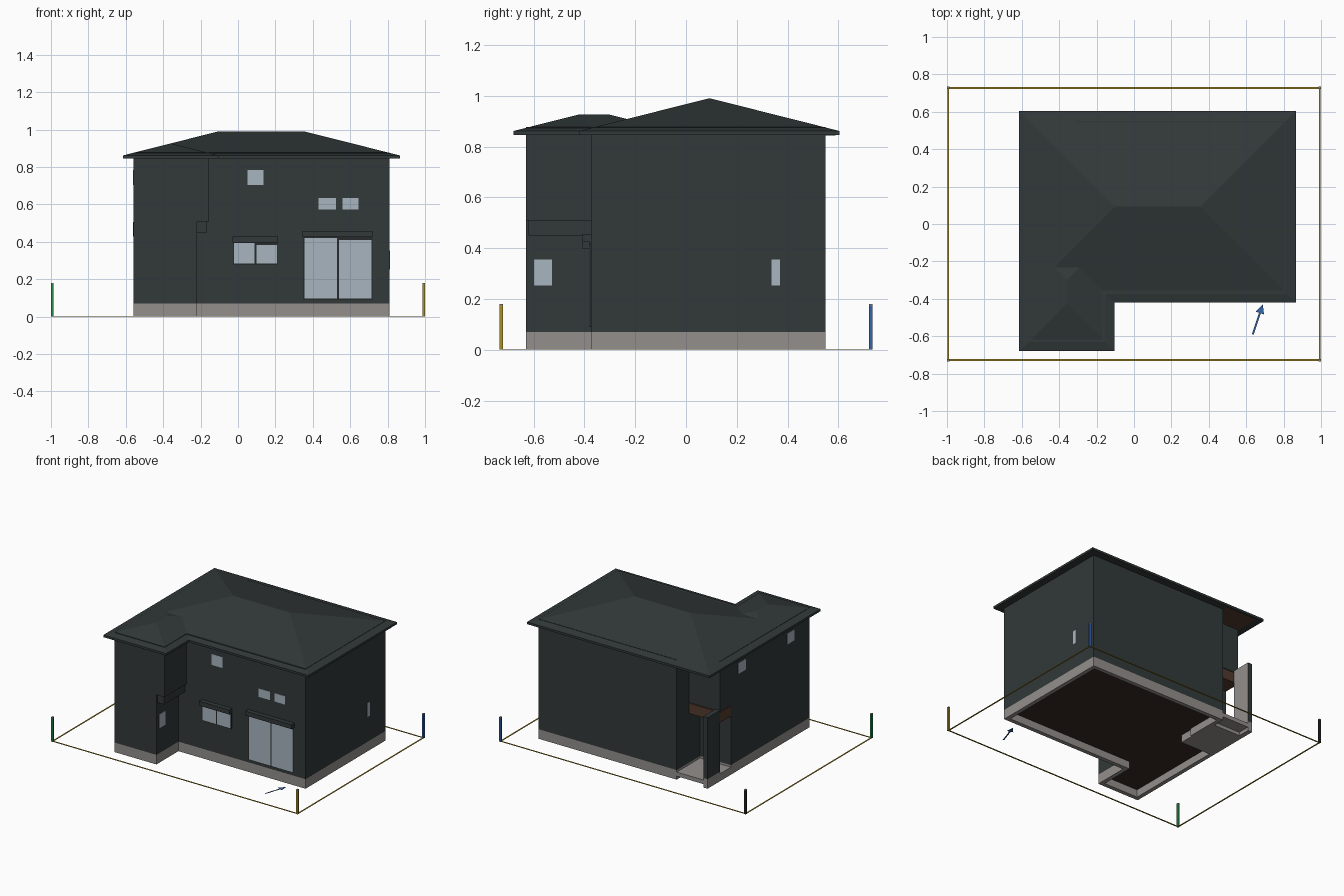
import bpy
import bmesh
import math

cube = bpy.data.objects.get("Cube")
if cube:
    bpy.data.objects.remove(cube, do_unlink=True)


def material(name, r, g, b):
    m = bpy.data.materials.new(name)
    m.use_nodes = True
    m.diffuse_color = (r, g, b, 1)
    node = m.node_tree.nodes["Principled BSDF"]
    node.inputs["Base Color"].default_value = (r, g, b, 1)
    node.inputs["Roughness"].default_value = 0.9
    return m


SIDING = material("dark slate siding", 0.032, 0.041, 0.041)
CONCRETE = material("grey concrete", 0.29, 0.275, 0.26)
GLASS = material("pale blue glass", 0.39, 0.46, 0.52)
FRAME = material("charcoal frame", 0.02, 0.023, 0.024)
WOOD = material("brown wood", 0.085, 0.042, 0.026)
FLOOR = material("dark brown underside", 0.04, 0.022, 0.018)
YELLOW = material("yellow boundary", 0.4, 0.28, 0.02)
GREEN = material("green marker", 0.02, 0.27, 0.08)
BLUE = material("blue marker", 0.035, 0.13, 0.4)


def finish(name, bm, *mats):
    bmesh.ops.recalc_face_normals(bm, faces=bm.faces)
    mesh = bpy.data.meshes.new(name)
    bm.to_mesh(mesh)
    bm.free()
    for m in mats:
        mesh.materials.append(m)
    obj = bpy.data.objects.new(name, mesh)
    bpy.context.collection.objects.link(obj)
    return obj


def prism(name, outline, z0, z1, mat):
    """Extrude a plan outline from z0 up to z1."""
    bm = bmesh.new()
    face = bm.faces.new([bm.verts.new((x, y, z0)) for x, y in outline])
    up = bmesh.ops.extrude_face_region(bm, geom=[face], use_keep_orig=True)
    for v in up["geom"]:
        if isinstance(v, bmesh.types.BMVert):
            v.co.z = z1
    return finish(name, bm, mat)


def box(name, xs, ys, zs, mat):
    (x0, x1), (y0, y1) = xs, ys
    return prism(name, [(x0, y0), (x1, y0), (x1, y1), (x0, y1)], *zs, mat)


def house_plan(wing_x, porch_y):
    return [(EAST, NORTH), (PORCH_X, NORTH), (PORCH_X, porch_y), (WEST, porch_y),
            (WEST, SOUTH), (wing_x, SOUTH), (wing_x, FRONT), (EAST, FRONT)]


EAST, WEST, NORTH, FRONT, SOUTH = 0.81, -0.56, 0.55, -0.375, -0.63
PORCH_X, PORCH_LOW, PORCH_UP = -0.31, 0.28, 0.406
WING_LOW, WING_UP = -0.22, -0.155
SILL, STOREY, EAVE, FASCIA, WALL_TOP = 0.07, 0.51, 0.846, 0.862, 0.878

# Walls of both storeys, the upper ones just showing through the roof
prism("lower_walls", house_plan(WING_LOW, PORCH_LOW), SILL, STOREY, SIDING)
prism("upper_walls", house_plan(WING_UP, PORCH_UP), STOREY, WALL_TOP, SIDING)
box("wing_overhang_band", (WEST, -0.165), (-0.62, FRONT), (0.45, STOREY), SIDING)

# Foundation rim with a recessed underside
base = prism("foundation", house_plan(WING_LOW, PORCH_LOW), 0, SILL, CONCRETE)
base.data.materials.append(FLOOR)
bm = bmesh.new()
bm.from_mesh(base.data)
under = [f for f in bm.faces if f.normal.z < -0.9]
bmesh.ops.inset_region(bm, faces=under, thickness=0.03, use_even_offset=True)
inner = bmesh.ops.extrude_face_region(bm, geom=under)
bmesh.ops.delete(bm, geom=under, context="FACES")
for item in inner["geom"]:
    if isinstance(item, bmesh.types.BMVert):
        item.co.z += 0.055
    elif isinstance(item, bmesh.types.BMFace):
        item.material_index = 1
bm.to_mesh(base.data)
bm.free()

# Corner porch: footing, slab, side screen, timber ceiling and eave lining
box("porch_footing", (WEST, -0.29), (0.145, 0.46), (0, 0.04), CONCRETE)
box("porch_slab", (WEST, -0.29), (0.145, NORTH), (0.025, 0.055), CONCRETE)
screen = box("porch_screen", (WEST, -0.525), (PORCH_UP, NORTH), (SILL, 0.52), SIDING)
screen.data.materials.append(CONCRETE)
for p in screen.data.polygons:
    if p.normal.x > 0.9:
        p.material_index = 1
box("porch_screen_base", (WEST, -0.525), (PORCH_UP, NORTH), (0, SILL), CONCRETE)
box("porch_ceiling", (WEST - 0.001, PORCH_X), (PORCH_LOW, PORCH_UP + 0.001),
    (0.43, 0.505), WOOD)
box("porch_eave_lining", (WEST, PORCH_X), (PORCH_UP, 0.59), (0.845, EAVE), WOOD)


def hip_roof(name, x0, x1, y0, y1, pitch=0.252):
    """Hipped roof with a thin vertical fascia."""
    run = min(x1 - x0, y1 - y0) / 2
    corners = [(x0, y0), (x1, y0), (x1, y1), (x0, y1)]
    bm = bmesh.new()
    low = [bm.verts.new((x, y, EAVE)) for x, y in corners]
    top = [bm.verts.new((x, y, FASCIA)) for x, y in corners]
    peak = FASCIA + run * pitch
    a = bm.verts.new((x0 + run, y0 + run, peak))
    b = bm.verts.new((x1 - run, y1 - run, peak))
    bm.faces.new(low[::-1])
    for i in range(4):
        j = (i + 1) % 4
        bm.faces.new((low[i], low[j], top[j], top[i]))
    wide = (x1 - x0) > (y1 - y0)
    ends = ([a, b], [b], [b, a], [a]) if wide else ([a], [a, b], [b], [b, a])
    for i, ridge in enumerate(ends):
        bm.faces.new([top[(i + 1) % 4], top[i]] + ridge)
    finish(name, bm, SIDING)


hip_roof("main_roof", -0.615, 0.865, -0.42, 0.605)
hip_roof("wing_roof", -0.615, -0.105, -0.68, -0.045)


def plate(name, axis, wall, depth, span, zs, mat):
    """Thin plate on a wall; axis is the wall normal, depth is signed."""
    d = sorted((wall, wall + depth))
    box(name, *((d, span) if axis == "x" else (span, d)), zs, mat)


def sliding_window(name, span, zs):
    """Charcoal frame with two glass panes, the second one a little lower."""
    plate(name + "_frame", "y", FRONT, -0.005, span, zs, FRAME)
    rim, middle = 0.007, sum(span) / 2
    for i, (s0, s1) in enumerate(((span[0], middle), (middle, span[1]))):
        plate(f"{name}_glass_{i + 1}", "y", FRONT, -0.007, (s0 + rim, s1 - rim + 0.003),
              (zs[0] + rim, zs[1] - rim - 0.01 * i), GLASS)


# Front sliding windows with shutter boxes
sliding_window("kitchen_window", (-0.028, 0.212), (0.277, 0.4))
box("kitchen_shutter_box", (-0.03, 0.215), (-0.408, FRONT), (0.397, 0.43), SIDING)
sliding_window("patio_window", (0.348, 0.718), (0.09, 0.428))
box("patio_shutter_box", (0.345, 0.72), (-0.408, FRONT), (0.425, 0.457), SIDING)

# Plain fixed windows
high, small, low = (0.705, 0.785), (0.573, 0.635), (0.253, 0.355)
for name, axis, wall, out, span, zs in (
        ("front_upper_window", "y", FRONT, -1, (0.05, 0.137), high),
        ("front_small_window_right", "y", FRONT, -1, (0.43, 0.523), small),
        ("front_small_window_left", "y", FRONT, -1, (0.558, 0.645), small),
        ("wing_window", "x", WING_LOW, 1, (-0.598, -0.528), low),
        ("left_window", "x", EAST, 1, (0.337, 0.371), low),
        ("right_rear_window", "x", WEST, -1, (0.11, 0.195), high),
        ("right_front_window", "x", WEST, -1, (-0.455, -0.37), high)):
    plate(name, axis, wall, out * 0.002, span, zs, GLASS)

# Plot boundary lines and corner posts
X, Y, HALF = 0.993, 0.728, 0.007
for side, s in (("front", -1), ("back", 1)):
    box(side + "_boundary", (-X, X), (s * Y - 0.005, s * Y + 0.005), (0, 0.003), YELLOW)
for side, s in (("right", -1), ("left", 1)):
    box(side + "_boundary", (s * X - 0.005, s * X + 0.005), (-Y, Y), (0, 0.003), YELLOW)
posts = {"front_right": (-1, -1, GREEN), "front_left": (1, -1, YELLOW),
         "back_left": (1, 1, BLUE), "back_right": (-1, 1, FRAME)}
for label, (sx, sy, mat) in posts.items():
    xs = (sx * X - HALF, sx * X + HALF)
    ys = (sy * Y - HALF, sy * Y + HALF)
    box(label + "_post", xs, ys, (0, 0.174), mat)
    box(label + "_post_cap", xs, ys, (0.174, 0.18), CONCRETE)

# Flat direction arrow on the ground
shape = [(-0.005, 0), (0.005, 0), (0.005, 0.12), (0.023, 0.12),
         (0, 0.17), (-0.023, 0.12), (-0.005, 0.12)]
arrow = prism("direction_arrow", shape, 0, 0.001, BLUE)
arrow.location = (0.635, -0.59, 0)
arrow.rotation_euler.z = math.radians(-18.5)
